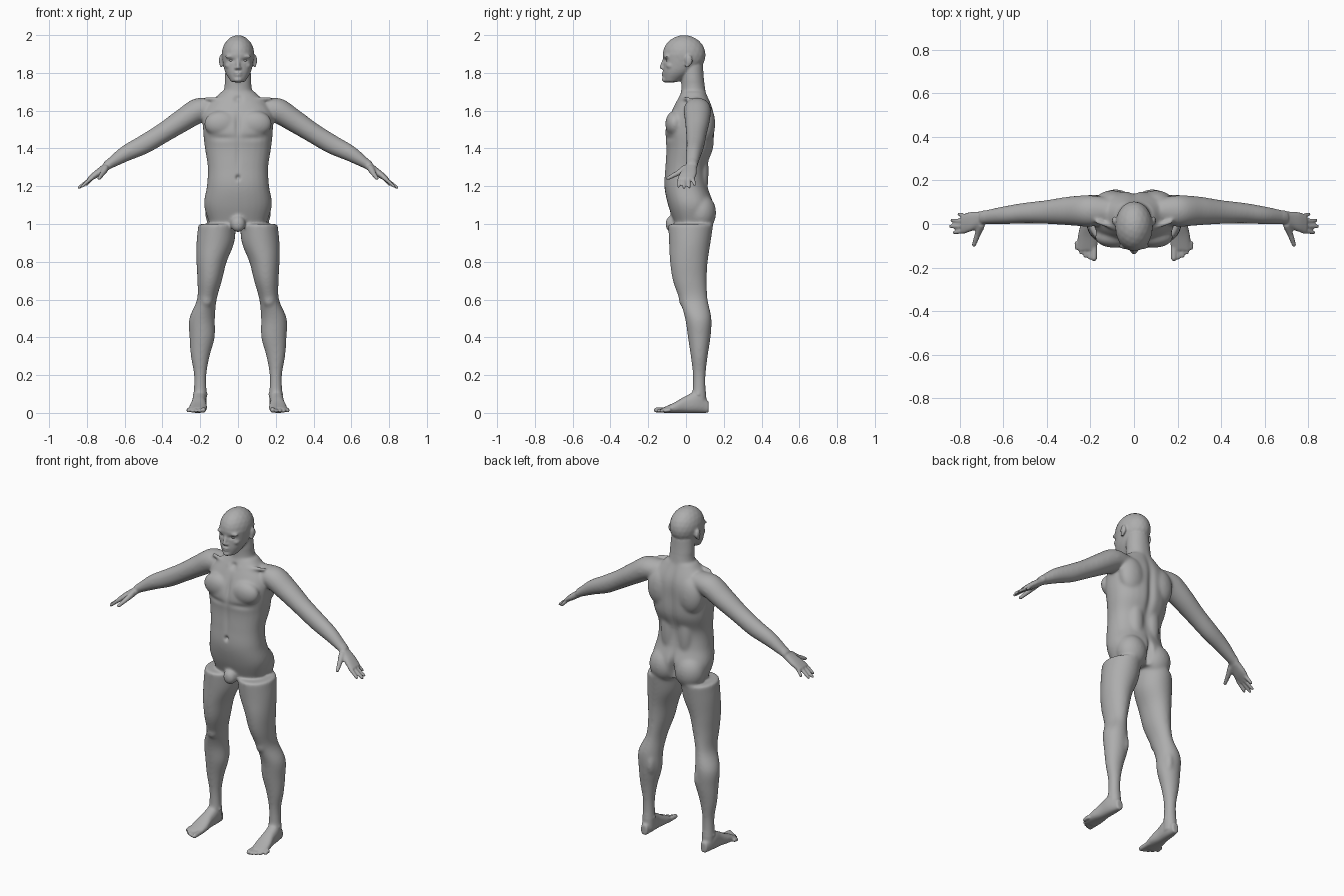
import bpy, bmesh, math
from mathutils import Vector, Matrix

old = bpy.data.objects.get("Cube")
if old:
    bpy.data.objects.remove(old, do_unlink=True)

RIGHT, BACK, UP = Matrix.Identity(3)
SIDES, STEPS = 28, 36
bm = bmesh.new()


def sample(values, t):
    """Value at fraction t of a smooth curve through evenly spaced values."""
    if isinstance(values, (int, float)):
        return values
    last = len(values) - 1
    i = min(int(t * last), last - 1)
    f = t * last - i
    start, end = values[i], values[i + 1]
    before = values[i - 1] if i else 2 * start - end
    after = values[i + 2] if i + 2 <= last else 2 * end - start
    leave, arrive = (end - before) / 2, (after - start) / 2
    ease = f * f * (3 - 2 * f)
    return start + (end - start) * ease + f * (1 - f) * (leave * (1 - f) - arrive * f)


def loft(x, y, z, wide, deep, normal=UP, side=RIGHT, paired=True, power=2):
    """Skin rounded sections whose place and radii vary along the part."""
    across = normal.normalized().cross(side)
    for mirror in (1, -1) if paired else (1,):
        rings = []
        for step in range(STEPS + 1):
            px, py, pz, a, b = (sample(v, step / STEPS) for v in (x, y, z, wide, deep))
            ring = []
            for k in range(SIDES):
                angle = math.tau * k / SIDES
                c, s = math.cos(angle), math.sin(angle)
                c = math.copysign(abs(c) ** (2 / power), c)
                s = math.copysign(abs(s) ** (2 / power), s)
                p = Vector((px, py, pz)) + side * c * a + across * s * b
                ring.append(bm.verts.new((p.x * mirror, p.y, p.z)))
            rings.append(ring)
        for lower, upper in zip(rings, rings[1:]):
            for k in range(SIDES):
                bm.faces.new((lower[k - 1], lower[k], upper[k], upper[k - 1]))
        bm.faces.new(rings[0])
        bm.faces.new(rings[-1])


def blob(center, radii):
    """Ellipsoid, mirrored when it lies off the middle."""
    for mirror in (1, -1) if center[0] else (1,):
        place = Matrix.Translation((center[0] * mirror, center[1], center[2]))
        bmesh.ops.create_icosphere(bm, subdivisions=3, radius=1,
                                   matrix=place @ Matrix.Diagonal((*radii, 1)))


def digit(start, end, thick, thin):
    """Round tapering finger or toe with a domed end."""
    direction = Vector(end) - Vector(start)
    loft(*zip(start, end), (thick, thin), (thick, thin),
         direction, direction.orthogonal().normalized())
    blob(end, (thin, thin, thin))


def build_trunk():
    loft(x=0, z=(1, 1.7), paired=False, power=2.3,
         y=(.03, .025, 0, 0, .02, .02, .035, .04),
         wide=(.15, .18, .165, .16, .175, .185, .18, .09),
         deep=(.09, .12, .115, .11, .125, .13, .11, .065))
    # Neck
    loft(x=0, y=(.045, .03), z=(1.64, 1.84), wide=(.1, .075, .07, .065),
         deep=(.07, .065, .06, .06), paired=False)
    # Buttocks, chest, shoulder blades, lower back, belly, pelvis front, collar bones
    blob((.085, .08, 1.06), (.09, .08, .1))
    blob((.09, -.06, 1.53), (.09, .05, .07))
    blob((.1, .1, 1.53), (.08, .055, .11))
    blob((.055, .085, 1.28), (.045, .035, .16))
    blob((0, -.06, 1.2), (.11, .05, .12))
    blob((0, -.075, 1), (.04, .035, .045))
    digit((.02, -.04, 1.655), (.17, .01, 1.665), .012, .011)


def build_legs():
    loft(z=(.1, 1),
         x=(.2, .2, .2, .19, .19, .165, .15, .14, .12, .11),
         y=(.07, .07, .07, .07, .065, .04, .02, .015, .02, .025),
         wide=(.035, .033, .05, .067, .068, .052, .065, .08, .1, .1),
         deep=(.035, .034, .045, .06, .07, .075, .09, .1, .11, .12))
    # Kneecaps, calves and ankle bones
    blob((.165, -.005, .6), (.034, .034, .045))
    blob((.16, .09, .44), (.03, .045, .08))
    blob((.2, .065, .1), (.042, .017, .018))
    # Feet rest on the ground, so their height and half-thickness match
    arch = (.03, .056, .045, .028, .014)
    loft(x=(.2, .215), y=(.12, -.12), z=arch, deep=arch,
         wide=(.02, .036, .038, .047, .044), normal=-BACK, power=2.4)
    loft(x=.2, y=.07, z=(.03, .12), wide=.035, deep=(.04, .036))
    for i in range(5):
        x, thick = .183 + .02 * i, .011 if i else .015
        digit((x, -.08, .017), (x, .003 * i * i - .158, thick), thick, thick * .9)


def build_arms():
    slope = Vector((.87, 0, -.5))
    loft(x=(.1, .7), y=(.06, .06, .06, .055, .05, .04, .03),
         z=(1.62, 1.605, 1.545, 1.48, 1.42, 1.37, 1.305),
         wide=(.055, .072, .066, .055, .048, .041, .03),
         deep=(.055, .066, .06, .053, .051, .042, .023), normal=slope, side=BACK)
    # Palms
    loft(x=(.68, .79), y=(.03, .015, 0), z=(1.315, 1.235), wide=(.028, .037, .045, .043),
         deep=(.022, .02, .018, .012), normal=slope - UP * .2, side=BACK, power=2.4)
    # Fingers fan out and the middle ones reach farthest
    for i in range(4):
        short = .012 * (i - 1.8) ** 2
        digit((.77, .034 - .022 * i, 1.247),
              (.843 - short, .045 - .028 * i, 1.193 + short * .4), .0115, .0085)
    # Thumbs bend at the knuckle
    knuckle = (.717, -.045, 1.268)
    digit((.7, 0, 1.297), knuckle, .02, .014)
    digit(knuckle, (.735, -.096, 1.242), .014, .01)


def build_head():
    # Skull and jaw
    blob((0, -.01, 1.895), (.087, .114, .105))
    loft(x=0, y=(-.08, -.045, -.02, -.012), z=(1.75, 1.9), wide=(.035, .066, .08, .085),
         deep=(.035, .076, .1, .112), paired=False, power=2.15)
    # Chin, brows, cheekbones
    blob((0, -.108, 1.764), (.024, .02, .018))
    blob((.034, -.1, 1.887), (.034, .017, .012))
    blob((.045, -.08, 1.838), (.024, .026, .02))
    # Nose and nostrils
    digit((0, -.115, 1.872), (0, -.13, 1.83), .008, .011)
    blob((.011, -.122, 1.825), (.008, .011, .007))
    # Lips
    blob((0, -.117, 1.8), (.024, .013, .005))
    blob((0, -.116, 1.788), (.02, .013, .006))
    # Ears and lobes
    blob((.09, .015, 1.865), (.011, .02, .03))
    blob((.09, .005, 1.838), (.007, .01, .011))


def make_object(name):
    """Turn the gathered parts into an object and start afresh."""
    bmesh.ops.recalc_face_normals(bm, faces=bm.faces)
    mesh = bpy.data.meshes.new(name)
    bm.to_mesh(mesh)
    bm.clear()
    made = bpy.data.objects.new(name, mesh)
    bpy.context.collection.objects.link(made)
    return made


def bake(target):
    """Replace the mesh with its modified result."""
    graph = bpy.context.evaluated_depsgraph_get()
    result = bpy.data.meshes.new_from_object(target.evaluated_get(graph))
    target.modifiers.clear()
    target.data = result


# Fuse the parts into one skin
for build in (build_trunk, build_legs, build_arms, build_head):
    build()
body = make_object("human_body")
remesh = body.modifiers.new("fuse", "REMESH")
remesh.mode = "VOXEL"
remesh.voxel_size = .0055
bake(body)

# Relax the trunk and limbs strongly, the face and extremities lightly
soft = body.vertex_groups.new(name="soft")
soft.add([v.index for v in body.data.vertices
          if abs(v.co.x) < .69 and .1 < v.co.z < 1.755], 1, "REPLACE")
for group, count in (("soft", 30), ("", 5)):
    relax = body.modifiers.new("relax", "SMOOTH")
    relax.factor, relax.iterations, relax.vertex_group = .5, count, group
bake(body)


def hollow(center, radii, push):
    """Press a soft dent into the skin, along y, on both sides alike."""
    for v in body.data.vertices:
        spot = Vector((abs(v.co.x), v.co.y, v.co.z)) - Vector(center)
        far = sum((d / r) ** 2 for d, r in zip(spot, radii))
        if far < 6:
            v.co.y += push * math.exp(-far)


# Navel, breastbone, belly line, under chest
hollow((0, -.11, 1.245), (.011, .04, .013), .016)
hollow((0, -.11, 1.53), (.016, .05, .07), .012)
hollow((0, -.11, 1.36), (.014, .04, .08), .005)
hollow((.09, -.11, 1.455), (.07, .05, .016), .006)
# Spine, cleft, throat, eye sockets
hollow((0, .14, 1.45), (.022, .06, .2), -.014)
hollow((0, .15, 1.06), (.015, .06, .07), -.03)
hollow((0, -.04, 1.66), (.022, .03, .018), .012)
hollow((.034, -.11, 1.866), (.018, .03, .01), .009)

# Eyelids: slim lens shapes set in the sockets
blob((.034, -.093, 1.866), (.015, .014, .008))
eyelids = make_object("eyelids")
bm.free()

# One plain grey for everything
grey = bpy.data.materials.new("plain grey")
grey.use_nodes = True
shade = (.42, .42, .42, 1)
grey.diffuse_color = shade
grey.node_tree.nodes["Principled BSDF"].inputs["Base Color"].default_value = shade
for part in (body, eyelids):
    part.data.materials.clear()
    part.data.materials.append(grey)
    for face in part.data.polygons:
        face.use_smooth = True
